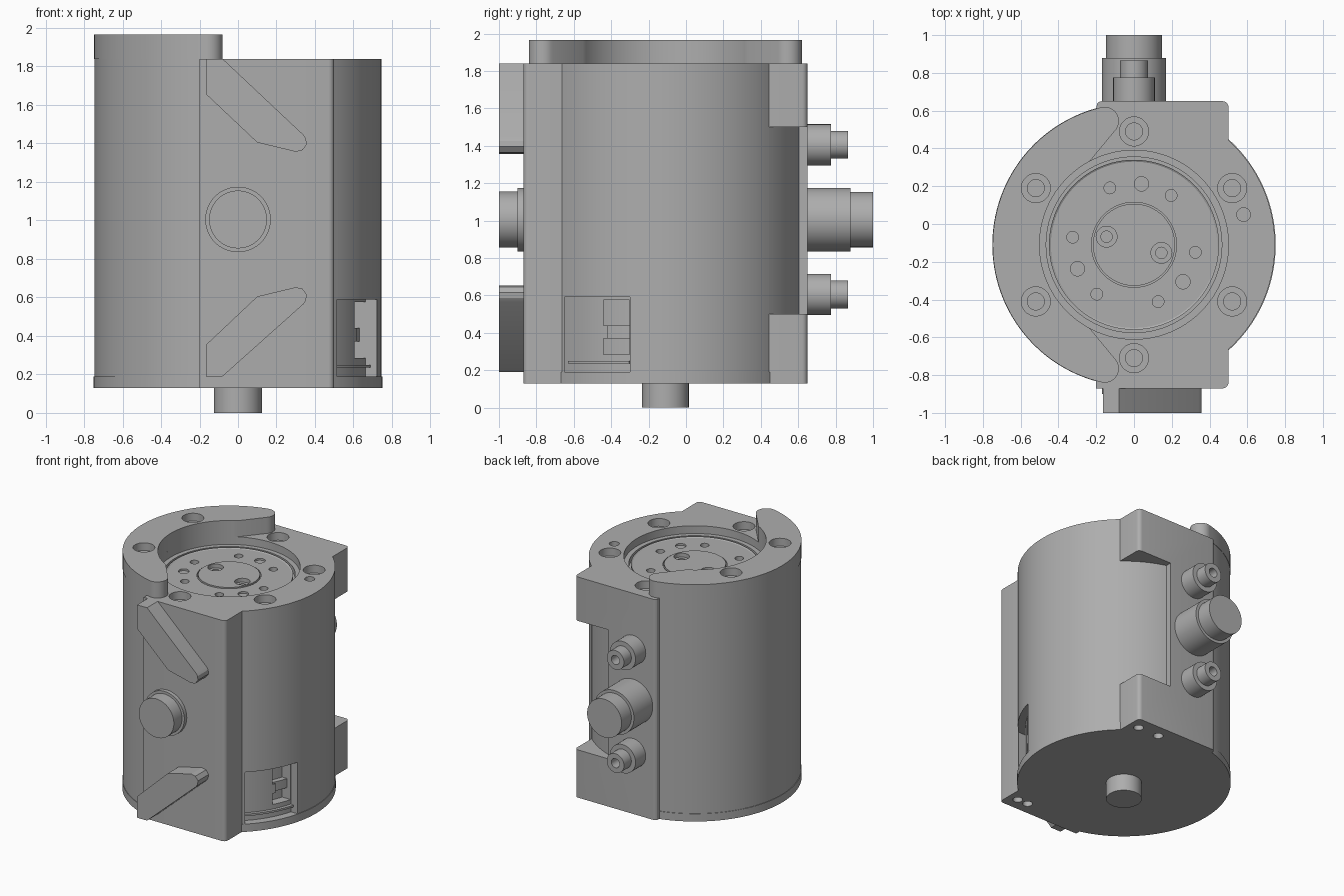
import bpy, bmesh, math
from mathutils import Matrix, Vector

if "Cube" in bpy.data.objects:
    bpy.data.objects.remove(bpy.data.objects["Cube"])

CY, R, TOP, BASE, MID = -0.11, 0.75, 1.84, 0.13, 1.005

grey = bpy.data.materials.new("machined_grey")
grey.use_nodes = True
grey.diffuse_color = (0.42, 0.42, 0.42, 1)
grey.node_tree.nodes["Principled BSDF"].inputs["Base Color"].default_value = (0.42, 0.42, 0.42, 1)


def finish(name, bm):
    bmesh.ops.recalc_face_normals(bm, faces=bm.faces)
    me = bpy.data.meshes.new(name)
    bm.to_mesh(me)
    bm.free()
    me.materials.append(grey)
    ob = bpy.data.objects.new(name, me)
    bpy.context.collection.objects.link(ob)
    return ob


def lathe(name, profile, x=0, y=CY, z=0, tilt=0, seg=64):
    """Spin (radius, height) points that start and end on the axis."""
    bm = bmesh.new()
    vs = [bm.verts.new((r, 0, h)) for r, h in profile]
    es = [bm.edges.new(p) for p in zip(vs, vs[1:])]
    bmesh.ops.spin(bm, geom=vs + es, cent=(0, 0, 0), axis=(0, 0, 1),
                   angle=math.tau, steps=seg, use_merge=False)
    bmesh.ops.remove_doubles(bm, verts=bm.verts, dist=1e-5)
    bm.transform(Matrix.Translation((x, y, z)) @ Matrix.Rotation(math.radians(tilt), 4, 'X'))
    return finish(name, bm)


def prism(name, pts, lo, hi, axis='Z'):
    """Extrude a 2D outline along z, or an (x, z) outline along y."""
    bm = bmesh.new()
    place = (lambda p, d: (p[0], p[1], d)) if axis == 'Z' else (lambda p, d: (p[0], d, p[1]))
    f = bm.faces.new([bm.verts.new(place(p, lo)) for p in pts])
    ext = bmesh.ops.extrude_face_region(bm, geom=[f])
    shift = Vector(place((0, 0), hi - lo))
    bmesh.ops.translate(bm, vec=shift, verts=[v for v in ext["geom"] if isinstance(v, bmesh.types.BMVert)])
    return finish(name, bm)


def arc(r, a0, a1, n, cx=0, cy=CY):
    return [(cx + r * math.cos(math.radians(a0 + (a1 - a0) * i / n)),
             cy + r * math.sin(math.radians(a0 + (a1 - a0) * i / n))) for i in range(n + 1)]


def cut(targets, cutter):
    for ob in targets:
        m = ob.modifiers.new("cut", 'BOOLEAN')
        m.object, m.operation, m.solver = cutter, 'DIFFERENCE', 'EXACT'
        with bpy.context.temp_override(object=ob, active_object=ob):
            bpy.ops.object.modifier_apply(modifier="cut")
    bpy.data.objects.remove(cutter)


def polar(r, a):
    return r * math.cos(math.radians(a)), CY + r * math.sin(math.radians(a))


# Housing: round barrel with a flat mounting block through it
def outline(r):
    right = math.degrees(math.acos(0.5 / r))
    left = math.degrees(math.acos(-0.2 / r))
    c = 0.03
    return (arc(r, -right, right, 48)
            + arc(c, 0, 90, 5, 0.5 - c, 0.65 - c)
            + arc(c, 90, 150, 4, -0.17, 0.65 - c)
            + arc(r, left, 360 - left, 80)
            + [(-0.2, -0.87)]
            + arc(c, -90, 0, 5, 0.5 - c, -0.87 + c))


body = prism("housing", outline(R - 0.004), BASE + 0.06, TOP)
band = prism("base_band", outline(R), BASE, BASE + 0.06)

# Relief at the rear corner
notch = arc(R - 0.006, 73.7, 48, 12) + [(0.7, 0.447), (0.7, 0.8), (0.21, 0.8)]
cut([body], prism("notch_cutter", notch, 0.5, 1.5))

# Raised crescent on the top
cap_in = [polar(0.5, a) for a in range(242, 117, -4)]
cap = prism("top_crescent",
            arc(R - 0.002, 103.5, 256.5, 70)
            + arc(0.075, 256.5, 405, 14, -0.155, -0.765)
            + cap_in
            + arc(0.075, -45, 103.5, 14, -0.155, 0.545),
            TOP, TOP + 0.125)

# Central well holding the output disc
cut([body], lathe("well_cutter", [(0, 1.68), (0.5, 1.68), (0.5, 2), (0, 2)], seg=96))
D, G = 1.78, 1.74
disc = lathe("output_disc",
             [(0, 1.68), (0.5, 1.68), (0.5, D), (0.465, D), (0.465, G), (0.45, G), (0.45, D),
              (0.44, D - 0.006), (0.225, D - 0.006), (0.225, G), (0.217, G), (0.217, D), (0, D)], seg=96)


def bore(targets, x, y, top, r, depth, r2=0, depth2=0):
    prof = [(0, top - depth2), (r2, top - depth2), (r2, top - depth)] if r2 else [(0, top - depth)]
    prof += [(r, top - depth), (r, top + 0.1), (0, top + 0.1)]
    cut(targets, lathe("bore_cutter", prof, x, y, seg=28))


# Counterbored mounting holes and a locating hole
for a in range(30, 390, 60):
    on_cap = a in (150, 210)
    bore([body, cap] if on_cap else [body], *polar(0.6, a), TOP + 0.125 * on_cap, 0.077, 0.06, 0.045, 0.2)
bore([body], 0.58, 0.05, TOP, 0.036, 0.1)

# Disc holes: tapped ring, dowels and two screws
for a in range(-7, 353, 60):
    bore([disc], *polar(0.327, a), D, 0.031, 0.06)
for a in (83, -37, -157):
    bore([disc], *polar(0.325, a), D, 0.038, 0.02)
for s in (-1, 1):
    bore([disc], 0.145 * s, CY - 0.043 * s, D, 0.055, 0.03, 0.03, 0.06)

# Holes under the base
for x, y in ((0.42, 0.55), (0.24, 0.55), (0.42, -0.77), (0.33, -0.77)):
    cut([band], lathe("under_cutter", [(0, 0), (0.035, 0), (0.035, 0.17), (0, 0.17)], x, y, seg=24))


# Side window with a stepped socket inside
def window(r, y0, y1, z0, z1):
    ang = [math.degrees(math.asin((y - CY) / r)) for y in (y0, y1)]
    cut([body], prism("window_cutter", arc(r, *ang, 16) + [(0.9, y1), (0.9, y0)], z0, z1))


window(0.69, -0.65, -0.3, 0.19, 0.59)
window(0.62, -0.44, -0.301, 0.44, 0.575)
window(0.62, -0.44, -0.301, 0.285, 0.37)
window(0.66, -0.42, -0.301, 0.36, 0.45)
sill = [math.degrees(math.asin((y - CY) / 0.7)) for y in (-0.62, -0.3)]
prism("window_sill", arc(0.715, *sill, 14) + arc(0.68, sill[1], sill[0], 14), 0.235, 0.25)

# Front guide arms, mirrored about the middle
for name, s, end in (("upper_arm", 1, 0.835), ("lower_arm", -1, 0.815)):
    pts = [(-0.165, end), (-0.165, 0.65), (0.1, 0.4), (0.3, 0.352), (0.335, 0.36),
           (0.357, 0.39), (0.353, 0.42), (0.34, 0.44), (-0.08, end)]
    prism(name, [(x, MID + s * z) for x, z in pts], -1, -0.86, 'Y')

# Front boss
lathe("front_boss", [(0, -0.02), (0.17, -0.02), (0.17, 0.03), (0.15, 0.03), (0.15, 0.13), (0, 0.13)],
      0, -0.87, MID, 90)

# Rear connectors
lathe("rear_connector", [(0, -0.05), (0.17, -0.05), (0.17, 0.23), (0.148, 0.23), (0.148, 0.35), (0, 0.35)],
      0, 0.65, MID, -90)
for name, s in (("upper_port", 1), ("lower_port", -1)):
    lathe(name, [(0, -0.05), (0.11, -0.05), (0.11, 0.125), (0.074, 0.125), (0.074, 0.215),
                 (0.035, 0.215), (0.035, 0.12), (0, 0.12)],
          0, 0.65, MID + 0.4 * s, -90, 40)

# Bottom shaft
lathe("bottom_shaft", [(0, 0), (0.125, 0), (0.125, 0.15), (0, 0.15)])

# Smooth round surfaces, keep machined edges crisp
for ob in bpy.context.collection.objects:
    if ob.type == 'MESH' and ob.data.materials and ob.data.materials[0] == grey:
        with bpy.context.temp_override(object=ob, active_object=ob, selected_objects=[ob],
                                       selected_editable_objects=[ob]):
            bpy.ops.object.shade_smooth_by_angle(angle=math.radians(25))
